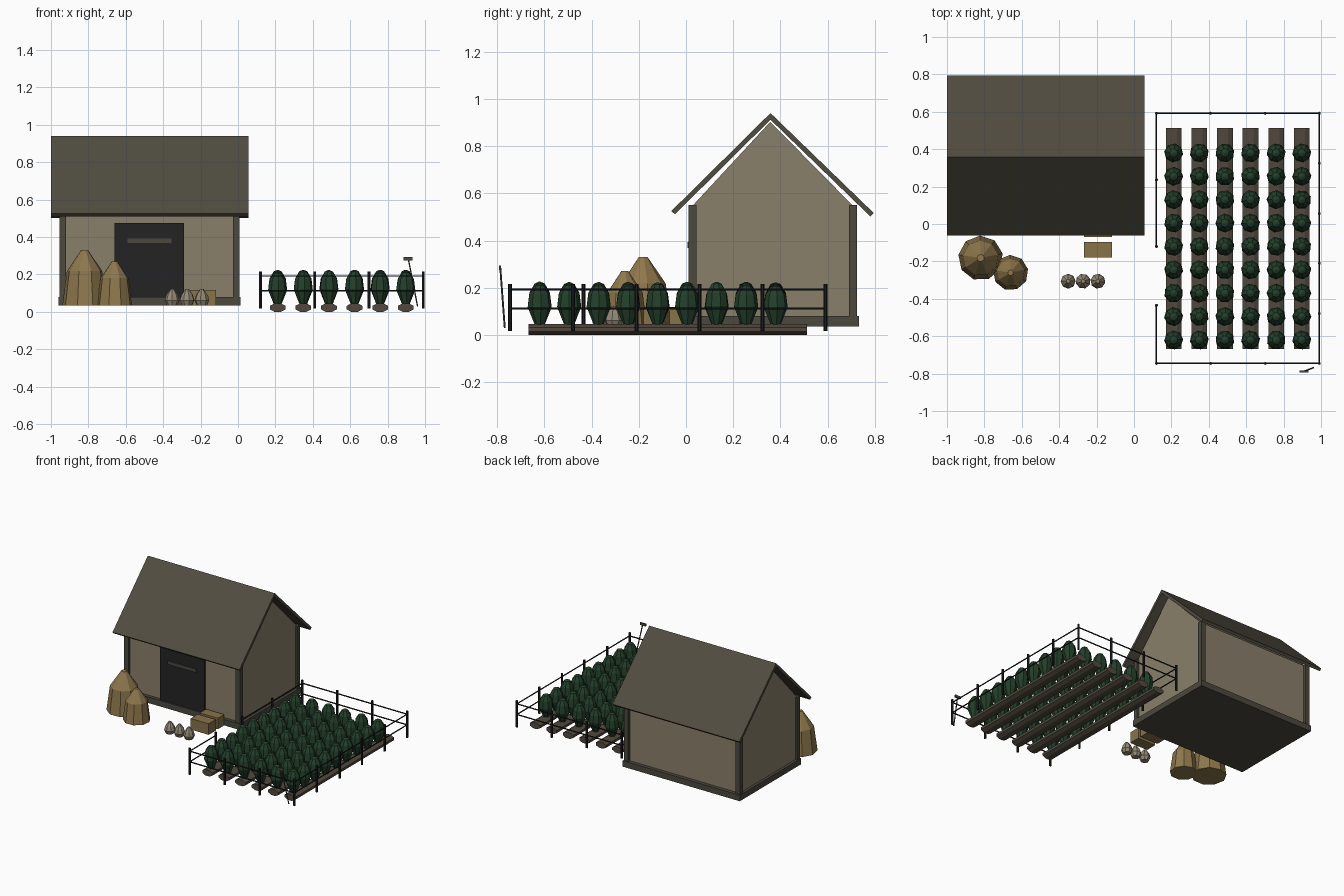
import bpy, bmesh, math, random
from mathutils import Vector

if "Cube" in bpy.data.objects:
    bpy.data.objects.remove(bpy.data.objects["Cube"])
random.seed(4)

def lin(c):
    c /= 255
    return c / 12.92 if c <= 0.04045 else ((c + 0.055) / 1.055) ** 2.4

def mat(name, r, g, b):
    m = bpy.data.materials.new(name)
    m.diffuse_color = (lin(r), lin(g), lin(b), 1)
    m.use_nodes = True
    m.node_tree.nodes["Principled BSDF"].inputs["Base Color"].default_value = m.diffuse_color
    return m

WALL = mat("plaster", 138, 128, 107)
TIMBER = mat("timber", 76, 72, 62)
ROOF = mat("roof", 80, 76, 64)
DOOR = mat("door_dark", 36, 36, 36)
HAY = mat("hay", 142, 119, 76)
BALE = mat("bale", 136, 115, 74)
SACK = mat("sackcloth", 148, 137, 117)
SOIL = mat("soil", 82, 73, 62)
LEAF = mat("leaf", 35, 63, 42)
FENCE = mat("fence_dark", 27, 29, 30)

def finish(name, bm, m):
    bmesh.ops.recalc_face_normals(bm, faces=bm.faces)
    me = bpy.data.meshes.new(name)
    bm.to_mesh(me)
    bm.free()
    me.materials.append(m)
    ob = bpy.data.objects.new(name, me)
    bpy.context.collection.objects.link(ob)
    return ob

def add_box(bm, x0, x1, y0, y1, z0, z1):
    vs = bmesh.ops.create_cube(bm, size=1)["verts"]
    for v in vs:
        v.co = ((x0 + x1) / 2 + v.co.x * (x1 - x0), (y0 + y1) / 2 + v.co.y * (y1 - y0),
                (z0 + z1) / 2 + v.co.z * (z1 - z0))

def box(name, m, *dims):
    bm = bmesh.new()
    add_box(bm, *dims)
    return finish(name, bm, m)

def prism(name, m, axis, pts, a, b):
    """Extrude a profile along x (points are y,z) or y (points are x,z)."""
    bm = bmesh.new()
    put = (lambda p, t: (t, p[0], p[1])) if axis == "x" else (lambda p, t: (p[0], t, p[1]))
    f = bm.faces.new([bm.verts.new(put(p, a)) for p in pts])
    ext = bmesh.ops.extrude_face_region(bm, geom=[f])["geom"]
    d = Vector((b - a, 0, 0)) if axis == "x" else Vector((0, b - a, 0))
    bmesh.ops.translate(bm, vec=d, verts=[g for g in ext if isinstance(g, bmesh.types.BMVert)])
    return finish(name, bm, m)

def add_lathe(bm, x, y, prof, n, turn=0.0):
    """Stack of n-sided rings from (radius, z) pairs, capped at both ends."""
    rings = [[bm.verts.new((x + r * math.cos(turn + 2 * math.pi * i / n),
                            y + r * math.sin(turn + 2 * math.pi * i / n), z)) for i in range(n)]
             for r, z in prof]
    for a, b in zip(rings, rings[1:]):
        for i in range(n):
            j = (i + 1) % n
            bm.faces.new((a[i], a[j], b[j], b[i]))
    bm.faces.new(rings[0][::-1])
    bm.faces.new(rings[-1])

def add_rod(bm, p, q, r, n=6):
    p, q = Vector(p), Vector(q)
    d = q - p
    vs = bmesh.ops.create_cone(bm, cap_ends=True, segments=n, radius1=r, radius2=r,
                               depth=d.length)["verts"]
    rot = Vector((0, 0, 1)).rotation_difference(d)
    for v in vs:
        v.co = rot @ v.co + (p + q) / 2

# Barn: base, walls with gables, corner posts
box("barn_base", TIMBER, -0.96, 0.014, 0.005, 0.732, 0.035, 0.08)
prism("barn_walls", WALL, "x",
      [(0.03, 0.07), (0.705, 0.07), (0.705, 0.55), (0.357, 0.903), (0.03, 0.55)], -0.94, -0.006)
for i, x in enumerate((-0.955, -0.027)):
    for j, y in enumerate((0.01, 0.69)):
        box(f"corner_post_{i}{j}", TIMBER, x, x + 0.036, y, y + 0.035, 0.07, 0.55)

# Roof slabs
for name, outer, inner in (("roof_front", (-0.062, 0.525), (-0.047, 0.511)),
                           ("roof_back", (0.795, 0.517), (0.781, 0.502))):
    prism(name, ROOF, "x", [outer, (0.358, 0.94), (0.358, 0.912), inner], -1.0, 0.055)

# Door and its bar
box("door", DOOR, -0.66, -0.29, 0.014, 0.035, 0.06, 0.475)
box("door_bar", TIMBER, -0.59, -0.355, 0.006, 0.016, 0.368, 0.393)

# Haystacks
for name, x, y, r, h, n in (("haystack_large", -0.82, -0.182, 0.12, 0.295, 9),
                            ("haystack_small", -0.66, -0.26, 0.095, 0.235, 9)):
    bm = bmesh.new()
    add_lathe(bm, x, y, [(r, 0.035), (0.8 * r, 0.035 + 0.62 * h), (0.16 * r, 0.035 + h)], n, 0.2)
    finish(name, bm, HAY)

# Hay bales
box("bale_front", BALE, -0.268, -0.118, -0.18, -0.095, 0.035, 0.118)
box("bale_back", BALE, -0.268, -0.118, -0.07, 0.004, 0.035, 0.118)

# Sacks
bm = bmesh.new()
for i, x in enumerate((-0.352, -0.272, -0.193)):
    add_lathe(bm, x, -0.306, [(0.028, 0.035), (0.04, 0.062), (0.032, 0.09), (0.01, 0.122)], 8, 0.3 * i)
finish("sacks", bm, SACK)

# Soil ridges with crops
rows = [0.212 + 0.137 * i for i in range(6)]
for i, x in enumerate(rows):
    ridge = [(x + 0.0455 * math.cos(math.radians(22.5 + 45 * k)),
              0.023 + 0.0245 * math.sin(math.radians(22.5 + 45 * k))) for k in range(8)]
    prism(f"soil_ridge_{i}", SOIL, "y", ridge, -0.667, 0.513)
bm = bmesh.new()
for x in rows:
    for j in range(9):
        s = random.uniform(0.95, 1.03)
        prof = [(0.02, 0), (0.051, 0.08), (0.044, 0.135), (0.022, 0.172), (0.004, 0.18)]
        add_lathe(bm, x, -0.62 + 0.125 * j, [(r, 0.04 + z * s) for r, z in prof], 8,
                  random.uniform(0, 0.8))
finish("crops", bm, LEAF)

# Fence: posts and two rails per run, with a gateway on the left
X0, X1, Y0, Y1 = 0.12, 0.991, -0.745, 0.592
runs = [((X0, Y0), (X1, Y0), 3), ((X1, Y0), (X1, Y1), 5), ((X1, Y1), (X0, Y1), 3),
        ((X0, Y1), (X0, -0.12), 2), ((X0, -0.435), (X0, Y0), 1)]
posts = set()
bm = bmesh.new()
for a, b, n in runs:
    for k in range(n + 1):
        posts.add(tuple(round(a[c] + (b[c] - a[c]) * k / n, 3) for c in (0, 1)))
    for z in (0.112, 0.192):
        add_rod(bm, (*a, z), (*b, z), 0.0045)
finish("fence_rails", bm, FENCE)
bm = bmesh.new()
for x, y in sorted(posts):
    add_rod(bm, (x, y, 0.017), (x, y, 0.216), 0.0085)
finish("fence_posts", bm, FENCE)

# Garden tool leaning on the fence
bm = bmesh.new()
add_rod(bm, (0.96, -0.768, 0.03), (0.91, -0.787, 0.287), 0.004)
finish("tool_handle", bm, TIMBER)
box("tool_head", TIMBER, 0.885, 0.932, -0.793, -0.783, 0.276, 0.294)
